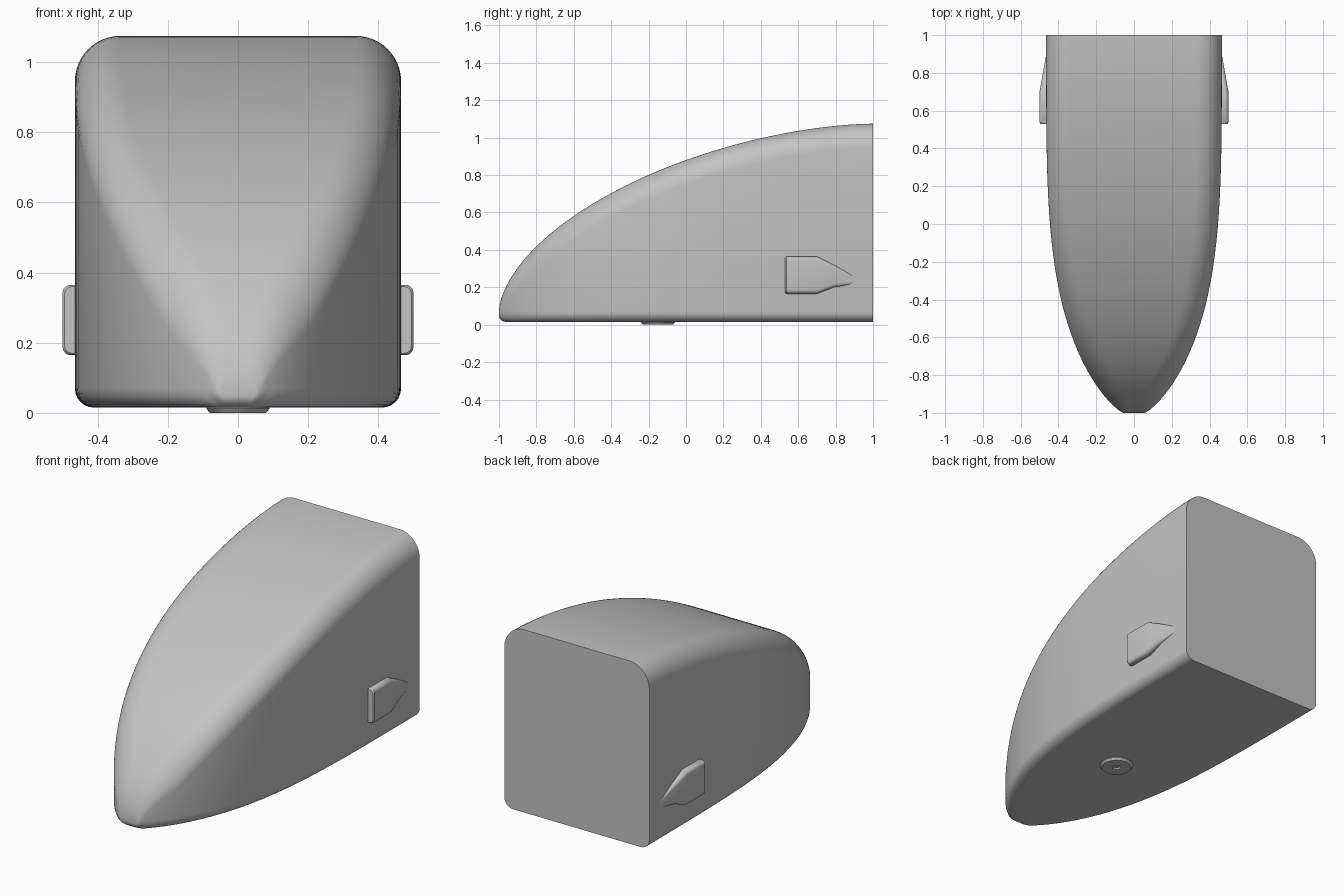
import bpy, bmesh
from math import sin, cos, pi, sqrt, radians

cube = bpy.data.objects.get("Cube")
if cube:
    bpy.data.objects.remove(cube, do_unlink=True)

grey = bpy.data.materials.new("plain grey")
grey.use_nodes = True
colour = (0.55, 0.55, 0.55, 1)
grey.diffuse_color = colour
grey.node_tree.nodes["Principled BSDF"].inputs["Base Color"].default_value = colour


def loft(name, sections, angle=35):
    """Skin a list of equal-length point rings and cap both ends."""
    bm = bmesh.new()
    rings = [[bm.verts.new(p) for p in ring] for ring in sections]
    n = len(rings[0])
    for a, b in zip(rings, rings[1:]):
        for i in range(n):
            j = (i + 1) % n
            bm.faces.new((a[i], a[j], b[j], b[i]))
    bm.faces.new(rings[0])
    bm.faces.new(rings[-1])
    bmesh.ops.recalc_face_normals(bm, faces=bm.faces)
    mesh = bpy.data.meshes.new(name)
    bm.to_mesh(mesh)
    bm.free()
    obj = bpy.data.objects.new(name, mesh)
    bpy.context.collection.objects.link(obj)
    mesh.materials.append(grey)
    bpy.ops.object.select_all(action="DESELECT")
    obj.select_set(True)
    bpy.context.view_layer.objects.active = obj
    bpy.ops.object.shade_smooth_by_angle(angle=radians(angle))
    return obj


def corner(cx, cz, r, start, steps):
    """Quarter-circle arc running counterclockwise from the start angle."""
    return [(cx + r * cos(start + pi / 2 * i / steps),
             cz + r * sin(start + pi / 2 * i / steps)) for i in range(steps + 1)]


# Body: rounded sections that swell from the blunt nose to the flat back
def body_section(y):
    t = (1 - y) / 2
    width = 0.055 + 0.41 * max(0, 1 - t ** 4) ** 0.78
    top = 0.07 + 1.005 * max(0, 1 - t ** 1.7) ** 0.586
    d = min(1, (y + 1) / 0.04)
    bottom = 0.015 + 0.035 * (1 - sqrt(1 - (1 - d) ** 2))
    low = min(0.055, 0.4 * (top - bottom))
    high = min(0.13, 0.65 * width, 0.55 * (top - bottom))
    half = corner(width - low, bottom + low, low, -pi / 2, 6)
    half += corner(width - high, top - high, high, 0, 12)
    loop = half + [(-x, z) for x, z in reversed(half)]
    return [(x, y, z) for x, z in loop]


steps = 64
loft("body", [body_section(-1 + 2 * (i / steps) ** 2) for i in range(steps + 1)])


# Side scoops: blunt front, tapering back into the body wall
def scoop_section(side, y, out, low, high, r):
    loop = [(0.44, low)]
    loop += corner(out - r, low + r, r, -pi / 2, 5)
    loop += corner(out - r, high - r, r, 0, 5)
    loop += [(0.44, high)]
    return [(side * x, y, z) for x, z in loop]


stations = [(0.53, 0.494, 0.17, 0.36, 0.02), (0.538, 0.50, 0.165, 0.365, 0.022),
            (0.70, 0.50, 0.165, 0.365, 0.022), (0.79, 0.484, 0.2, 0.32, 0.018),
            (0.92, 0.461, 0.22, 0.25, 0.01)]
for side, label in ((1, "left"), (-1, "right")):
    loft(label + "_scoop", [scoop_section(side, *s) for s in stations])


# Underside port: shallow bevelled disc with a small recess in its centre
def ring(r, z, sides=40):
    return [(r * cos(2 * pi * i / sides), -0.15 + r * sin(2 * pi * i / sides), z)
            for i in range(sides)]


loft("underside_port", [ring(r, z) for r, z in
     ((0.09, 0.02), (0.09, 0.012), (0.08, 0), (0.022, 0), (0.018, 0.008))], 25)
